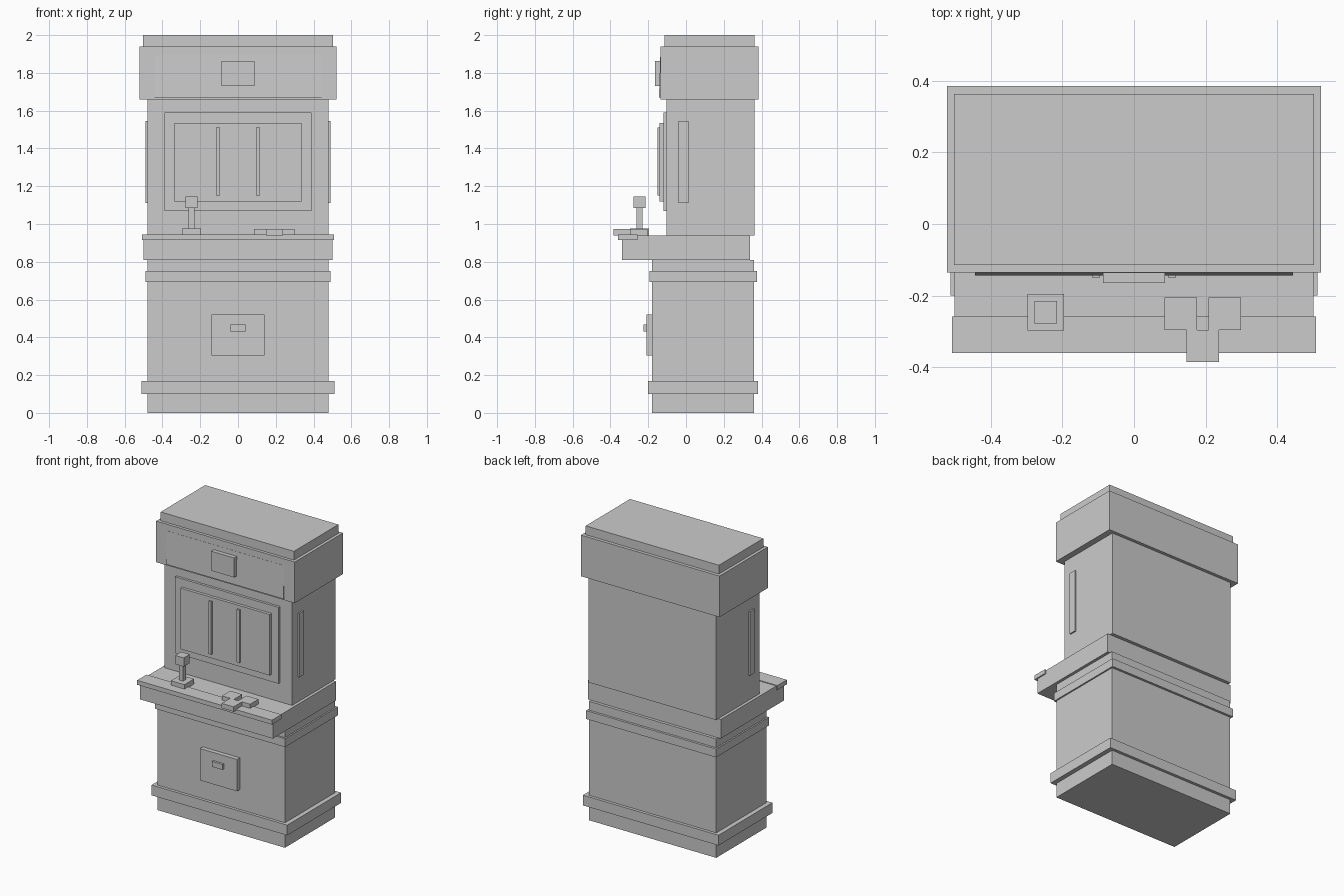
import bpy, bmesh

if "Cube" in bpy.data.objects:
    bpy.data.objects.remove(bpy.data.objects["Cube"])


def box(name, x, y, z, top_shift=0.0):
    """Box from (min, max) ranges; top_shift leans the front top edge back."""
    bm = bmesh.new()
    bmesh.ops.create_cube(bm, size=1.0)
    for v in bm.verts:
        lean = top_shift if v.co.z > 0 and v.co.y < 0 else 0.0
        v.co = [r[0] + (c + 0.5) * (r[1] - r[0]) for c, r in zip(v.co, (x, y, z))]
        v.co.y += lean
    mesh = bpy.data.meshes.new(name)
    bm.to_mesh(mesh)
    bm.free()
    ob = bpy.data.objects.new(name, mesh)
    bpy.context.collection.objects.link(ob)
    return ob


def centred(name, half, y, z, top_shift=0.0):
    return box(name, (-half, half), y, z, top_shift)


# Lower cabinet with trim bands
centred("lower_cabinet", 0.48, (-0.18, 0.36), (0.0, 0.81))
centred("base_trim", 0.511, (-0.20, 0.38), (0.10, 0.17))
centred("waist_trim", 0.49, (-0.193, 0.376), (0.693, 0.75))

# Coin door and slot
centred("coin_door", 0.14, (-0.21, -0.17), (0.305, 0.522))
centred("coin_slot", 0.04, (-0.225, -0.20), (0.43, 0.467))

# Control panel and front lip
centred("control_panel", 0.50, (-0.34, 0.34), (0.81, 0.94))
centred("panel_lip", 0.508, (-0.36, -0.258), (0.915, 0.945))

# Upper cabinet, screen and bars
centred("upper_cabinet", 0.48, (-0.103, 0.363), (0.94, 1.66))
centred("screen_bezel", 0.39, (-0.12, -0.09), (1.07, 1.59))
centred("screen", 0.337, (-0.14, -0.11), (1.12, 1.535))
for side, sx in (("left", -1), ("right", 1)):
    cx = sx * 0.106
    box(f"screen_bar_{side}", (cx - 0.01, cx + 0.01), (-0.151, -0.13), (1.15, 1.51))
    x = sorted((sx * 0.47, sx * 0.49))
    box(f"side_strip_{side}", x, (-0.04, 0.012), (1.11, 1.545))

# Marquee, sloped face plate, badge and top cap
centred("marquee", 0.522, (-0.135, 0.385), (1.66, 1.94))
centred("marquee_plate", 0.443, (-0.143, -0.12), (1.67, 1.895), 0.007)
centred("marquee_badge", 0.087, (-0.165, -0.13), (1.73, 1.863))
centred("top_cap", 0.502, (-0.115, 0.363), (1.94, 2.0))

# Joystick: base, shaft, knob
for part, h, z in (("base", 0.051, (0.94, 0.975)),
                   ("shaft", 0.015, (0.975, 1.085)),
                   ("knob", 0.032, (1.085, 1.145))):
    cx = cy = -0.246
    box(f"joystick_{part}", (cx - h, cx + h), (cy - h, cy + h), z)

# Buttons
for i, (cx, cy) in enumerate(((0.13, -0.25), (0.253, -0.25), (0.192, -0.34))):
    box(f"button_{i + 1}", (cx - 0.045, cx + 0.045), (cy - 0.045, cy + 0.045),
        (0.94, 0.973))
